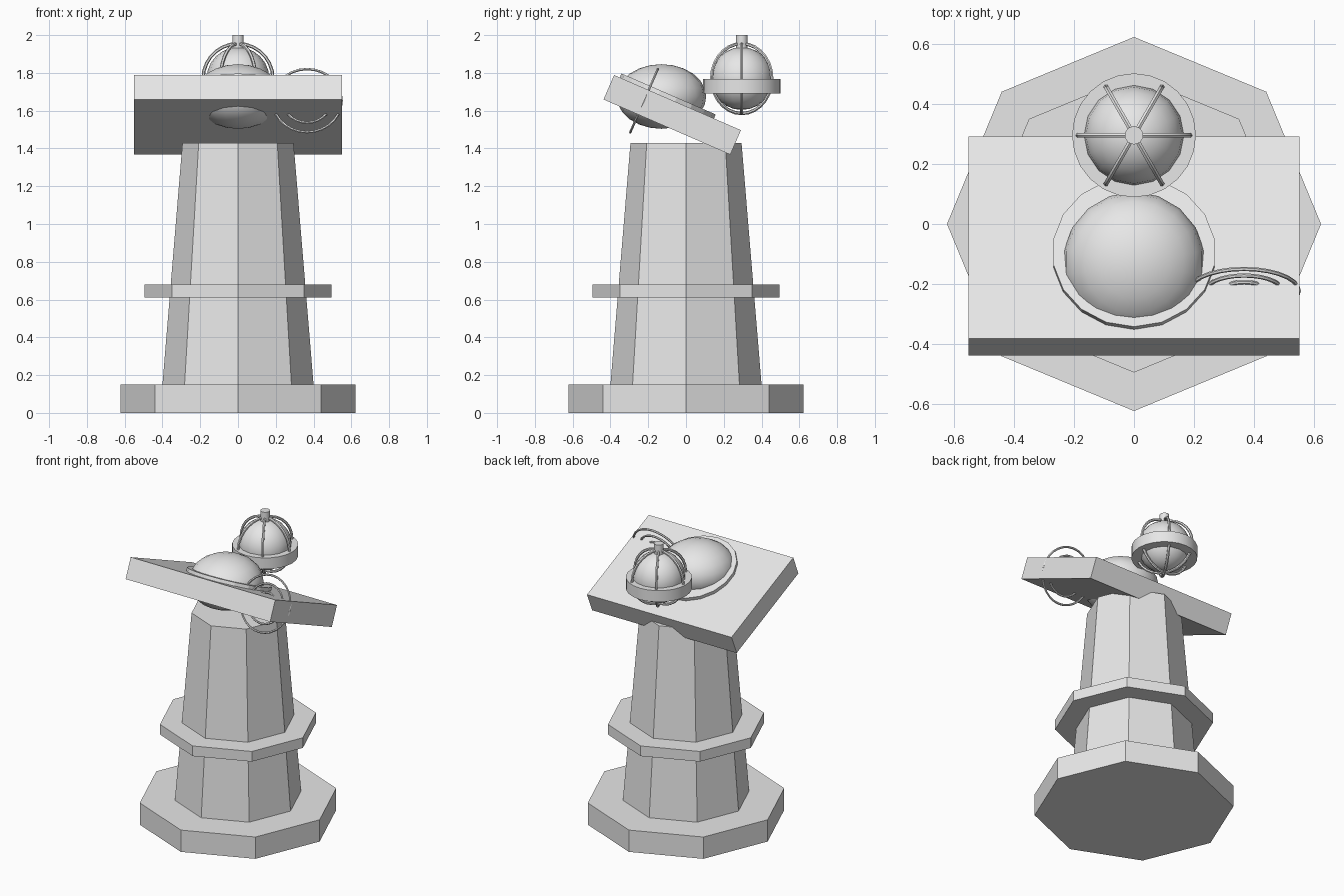
import bpy
from math import radians, pi
from mathutils import Matrix, Vector

cube = bpy.data.objects.get("Cube")
if cube:
    bpy.data.objects.remove(cube, do_unlink=True)

stone = bpy.data.materials.new("light_grey")
stone.use_nodes = True
GREY = (0.8, 0.8, 0.8, 1)
stone.diffuse_color = GREY
stone.node_tree.nodes["Principled BSDF"].inputs["Base Color"].default_value = GREY

TILT = radians(-23.5)


def finish(name, smooth=False):
    """Name the active object, give it the material and its shading."""
    ob = bpy.context.object
    ob.name = name
    ob.data.materials.append(stone)
    if smooth:
        bpy.ops.object.shade_smooth_by_angle(angle=radians(40))
    return ob


def prism(name, r1, r2, z1, z2, sides, y=0, smooth=False):
    """Upright prism or frustum between two heights."""
    bpy.ops.mesh.primitive_cone_add(vertices=sides, radius1=r1, radius2=r2, depth=z2 - z1,
                                    location=(0, y, (z1 + z2) / 2))
    return finish(name, smooth)


def ball(name, size, loc, segments, rings):
    bpy.ops.mesh.primitive_uv_sphere_add(segments=segments, ring_count=rings, radius=1, location=loc)
    bpy.context.object.scale = size
    bpy.ops.object.transform_apply(location=False, rotation=False, scale=True)
    return finish(name, True)


def hoop(name, radius, tube, loc, rot):
    bpy.ops.mesh.primitive_torus_add(major_radius=radius, minor_radius=tube, major_segments=28,
                                     minor_segments=6, location=loc, rotation=rot)
    return finish(name, True)


# Octagonal tower
prism("base", 0.622, 0.622, 0, 0.15, 8)
prism("tower", 0.4, 0.294, 0.15, 1.43, 8)
prism("balcony", 0.494, 0.494, 0.61, 0.68, 8)

# Tilted roof slab
slab_centre = Vector((0, -0.073, 1.578))
bpy.ops.mesh.primitive_cube_add(size=1, location=slab_centre, rotation=(TILT, 0, 0))
bpy.context.object.scale = (1.1, 0.732, 0.141)
finish("roof_slab")

# Dome with its collar lying on the slab
ball("dome", (0.237, 0.237, 0.171), (0, -0.13, 1.675), 18, 12)
bpy.ops.mesh.primitive_cylinder_add(vertices=18, radius=0.272, depth=0.04,
                                    location=(0, -0.1, 1.67), rotation=(TILT, 0, 0))
finish("dome_collar")

# Concentric hoops standing square to the slab
for i, r in enumerate((0.182, 0.127, 0.072)):
    hoop(f"signal_hoop_{i + 1}", r, 0.007, (0.366, -0.222, 1.653), (TILT + pi / 2, 0, 0))

# Caged lantern
LY, LZ = 0.295, 1.77
ball("lantern_globe", (0.166, 0.166, 0.166), (0, LY, LZ), 16, 12)
prism("lantern_band", 0.206, 0.206, 1.69, 1.768, 24, LY, True)
prism("lantern_stem", 0.031, 0.031, 1.9, 2.0, 10, LY, True)
for i in range(3):
    hoop(f"lantern_rib_{i + 1}", 0.185, 0.009, (0, LY, LZ), (pi / 2, 0, i * pi / 3))
